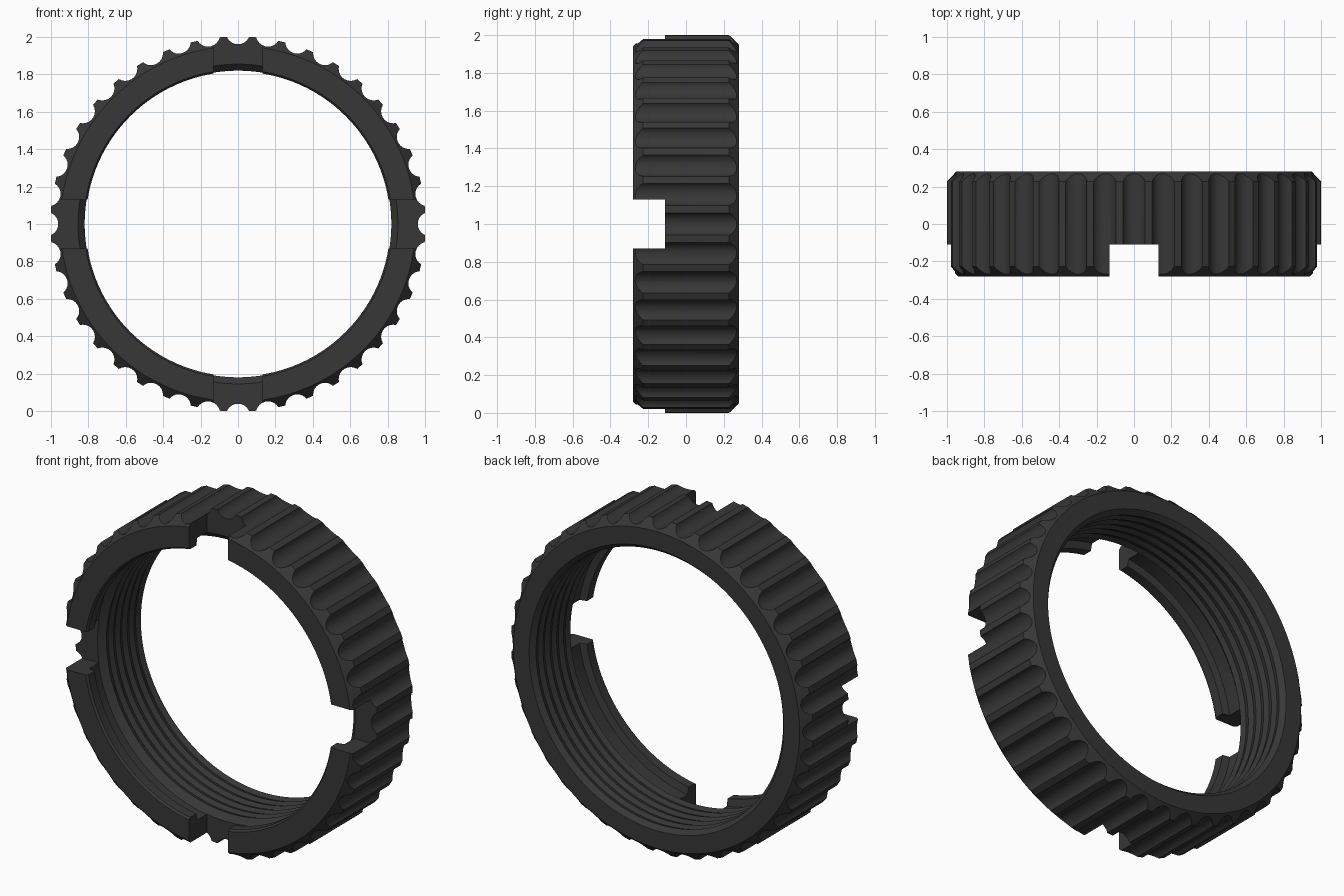
import bpy, bmesh, math
from mathutils import Matrix, Vector

if "Cube" in bpy.data.objects:
    bpy.data.objects.remove(bpy.data.objects["Cube"])

CZ = 1.0        # ring axis height
GROOVES = 40

mat = bpy.data.materials.new("dark grey")
mat.diffuse_color = (0.038, 0.038, 0.038, 1)
mat.use_nodes = True
mat.node_tree.nodes["Principled BSDF"].inputs["Base Color"].default_value = mat.diffuse_color


def finish(name, bm):
    bmesh.ops.recalc_face_normals(bm, faces=bm.faces)
    me = bpy.data.meshes.new(name)
    bm.to_mesh(me)
    bm.free()
    me.materials.append(mat)
    ob = bpy.data.objects.new(name, me)
    bpy.context.collection.objects.link(ob)
    return ob


def lathe(name, profile, n):
    """Closed (radius, y) profile swept around the y axis."""
    bm = bmesh.new()
    rings = []
    for i in range(n):
        a = 2 * math.pi * i / n
        rings.append([bm.verts.new((r * math.sin(a), y, CZ + r * math.cos(a)))
                      for r, y in profile])
    m = len(profile)
    for i in range(n):
        p, q = rings[i], rings[(i + 1) % n]
        for j in range(m):
            k = (j + 1) % m
            bm.faces.new((p[j], p[k], q[k], q[j]))
    return finish(name, bm)


# ring body: chamfered outside, front lip, relief and shallow threads inside
profile = [(0.825, -0.28), (0.95, -0.28), (1.003, -0.227), (1.003, 0.227),
           (0.95, 0.28), (0.845, 0.28), (0.82, 0.25)]
for i in range(5):
    y = 0.25 - i * 0.065
    profile += [(0.832, y - 0.0325), (0.82, y - 0.065)]
profile += [(0.857, -0.112), (0.857, -0.20), (0.815, -0.21), (0.815, -0.268)]
ring = lathe("grip_ring", profile, 120)

# grip grooves: round bars around the rim
bm = bmesh.new()
for i in range(GROOVES):
    a = 2 * math.pi * i / GROOVES
    pos = Vector((1.026 * math.sin(a), 0, CZ + 1.026 * math.cos(a)))
    bmesh.ops.create_cone(bm, cap_ends=True, segments=24, radius1=0.065, radius2=0.065,
                          depth=0.8, matrix=Matrix.Translation(pos)
                          @ Matrix.Rotation(math.pi / 2, 4, 'X'))
groove_cutter = finish("groove_cutter", bm)


# wrench slots: two crossed bars through the front half
def bar(name, size):
    bm = bmesh.new()
    bmesh.ops.create_cube(bm, size=1, matrix=Matrix.Translation((0, -0.36, CZ))
                          @ Matrix.Diagonal((*size, 1)))
    return finish(name, bm)


cutters = [groove_cutter, bar("slot_cutter_vertical", (0.26, 0.5, 2.6)),
           bar("slot_cutter_horizontal", (2.6, 0.5, 0.26))]
for c in cutters:
    c.hide_render = True
    mod = ring.modifiers.new("cut", 'BOOLEAN')
    mod.operation = 'DIFFERENCE'
    mod.solver = 'EXACT'
    mod.object = c

# bake the cuts and drop the cutters
dg = bpy.context.evaluated_depsgraph_get()
baked = bpy.data.meshes.new_from_object(ring.evaluated_get(dg))
ring.modifiers.clear()
ring.data = baked
for c in cutters:
    bpy.data.objects.remove(c)

bpy.context.view_layer.objects.active = ring
ring.select_set(True)
bpy.ops.object.shade_smooth_by_angle(angle=math.radians(20))
